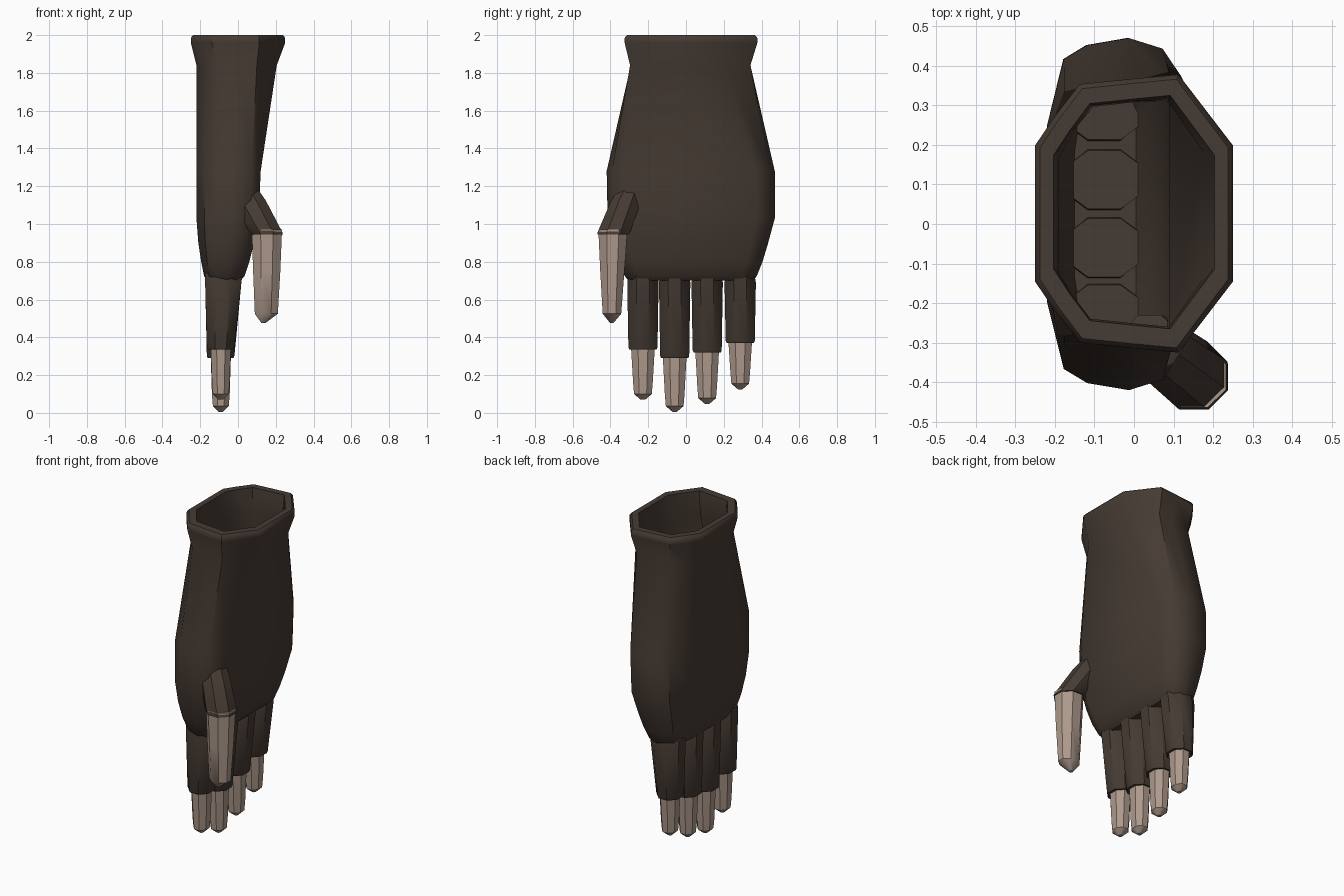
import bpy, bmesh, math
from mathutils import Vector

if "Cube" in bpy.data.objects:
    bpy.data.objects.remove(bpy.data.objects["Cube"])


def material(name, rgb):
    m = bpy.data.materials.new(name)
    m.diffuse_color = (*rgb, 1)
    m.use_nodes = True
    m.node_tree.nodes["Principled BSDF"].inputs["Base Color"].default_value = m.diffuse_color
    return m


LEATHER = material("dark brown leather", (0.060, 0.043, 0.033))
SKIN = material("pale skin", (0.42, 0.32, 0.26))


def loft(name, rings, mat, cap_start=True, cap_end=True, angle=40):
    """Skin a list of equal-sized point rings into one object."""
    bm = bmesh.new()
    loops = [[bm.verts.new(p) for p in ring] for ring in rings]
    n = len(loops[0])
    for a, b in zip(loops, loops[1:]):
        for i in range(n):
            j = (i + 1) % n
            bm.faces.new((a[i], a[j], b[j], b[i]))
    if cap_start:
        bm.faces.new(loops[0][::-1])
    if cap_end:
        bm.faces.new(loops[-1])
    bmesh.ops.recalc_face_normals(bm, faces=bm.faces)
    me = bpy.data.meshes.new(name)
    bm.to_mesh(me)
    bm.free()
    me.materials.append(mat)
    ob = bpy.data.objects.new(name, me)
    bpy.context.collection.objects.link(ob)
    bpy.ops.object.select_all(action='DESELECT')
    ob.select_set(True)
    bpy.context.view_layer.objects.active = ob
    bpy.ops.object.shade_smooth_by_angle(angle=math.radians(angle))
    return ob


# Half cross-sections of the glove: octagonal cuff and rounder palm
CUFF = [(-1, .49), (-.8, .7), (-.55, .93), (0, .97), (.45, 1), (1, .49)]
PALM = [(-1, .5), (-.75, .88), (-.4, .96), (.22, 1), (.72, .94), (1, .78)]


def section(z, x0, x1, y0, y1, t, inset=0):
    half = [(a[0] * (1 - t) + b[0] * t, a[1] * (1 - t) + b[1] * t) for a, b in zip(CUFF, PALM)]
    cx, cy = (x0 + x1) / 2, (y0 + y1) / 2
    rx, ry = (x1 - x0) / 2 - inset, (y1 - y0) / 2 - inset
    outline = half + [(u, -v) for u, v in reversed(half)]
    return [(cx + u * rx, cy + v * ry, z) for u, v in outline]


# Glove shell: outside from knuckles to rim, then back down the inside
profile = [
    (0.70, -.165, 0.01, -.305, .355, 1),
    (0.725, -.18, 0.035, -.325, .375, 1),
    (0.80, -.195, 0.06, -.36, .405, 1),
    (0.90, -.21, 0.085, -.39, .435, 1),
    (1.03, -.22, 0.11, -.415, .47, 1),
    (1.28, -.22, 0.12, -.42, .47, 1),
    (1.84, -.22, 0.205, -.30, .345, .2),
    (1.96, -.25, 0.25, -.325, .378, 0),
    (1.985, -.25, 0.25, -.325, .378, 0),
    (2.0, -.238, 0.238, -.313, .366, 0),
]
outer = [section(*p) for p in profile]
inner = [section(2.0, -.203, .203, -.265, .325, 0),
         section(1.96, -.20, .20, -.26, .32, 0)]
inner += [section(*p, inset=.03) for p in reversed(profile[1:7])]
loft("glove_body", outer + inner, LEATHER)


def tube(center, rx, ry, n=8):
    cx, cy, cz = center
    k = 1 / math.cos(math.pi / n)
    return [(cx + rx * k * math.cos(2 * math.pi * (i + .5) / n),
             cy + ry * k * math.sin(2 * math.pi * (i + .5) / n), cz) for i in range(n)]


# Four fingers: y centre, sleeve end height, fingertip height
for name, y, cut, tip in [("index", -.228, .335, .07), ("middle", -.06, .29, .006),
                          ("ring", .112, .32, .048), ("little", .287, .37, .125)]:
    loft(name + "_sleeve", [
        tube((-.075, y, .74), .10, .074),
        tube((-.078, y, .69), .096, .083),
        tube((-.092, y, cut + .012), .073, .077),
        tube((-.092, y, cut), .068, .072)], LEATHER)
    loft(name + "_finger", [
        tube((-.091, y, cut + .03), .054, .064),
        tube((-.091, y, tip + .09), .047, .052),
        tube((-.091, y, tip + .03), .042, .047),
        tube((-.091, y, tip), .012, .012)], SKIN)

# Thumb sleeve: slanted tube emerging from the palm
start, end = Vector((.04, -.30, 1.15)), Vector((.155, -.387, .945))
sleeve = []
for f, r, lean in [(0, .07, .35), (.25, .078, .3), (.96, .086, 0), (1, .082, 0)]:
    c = start.lerp(end, f)
    ring = tube(c, r, r)
    sleeve.append([(x, y, z + lean * (x - c.x) - lean * .6 * (y - c.y) * 0.5) for x, y, z in ring])
loft("thumb_sleeve", sleeve, LEATHER)

# Thumb
loft("thumb", [
    tube((.153, -.387, .97), .08, .077),
    tube((.152, -.39, .75), .072, .064),
    tube((.15, -.392, .525), .061, .049),
    tube((.135, -.393, .477), .012, .010)], SKIN)
